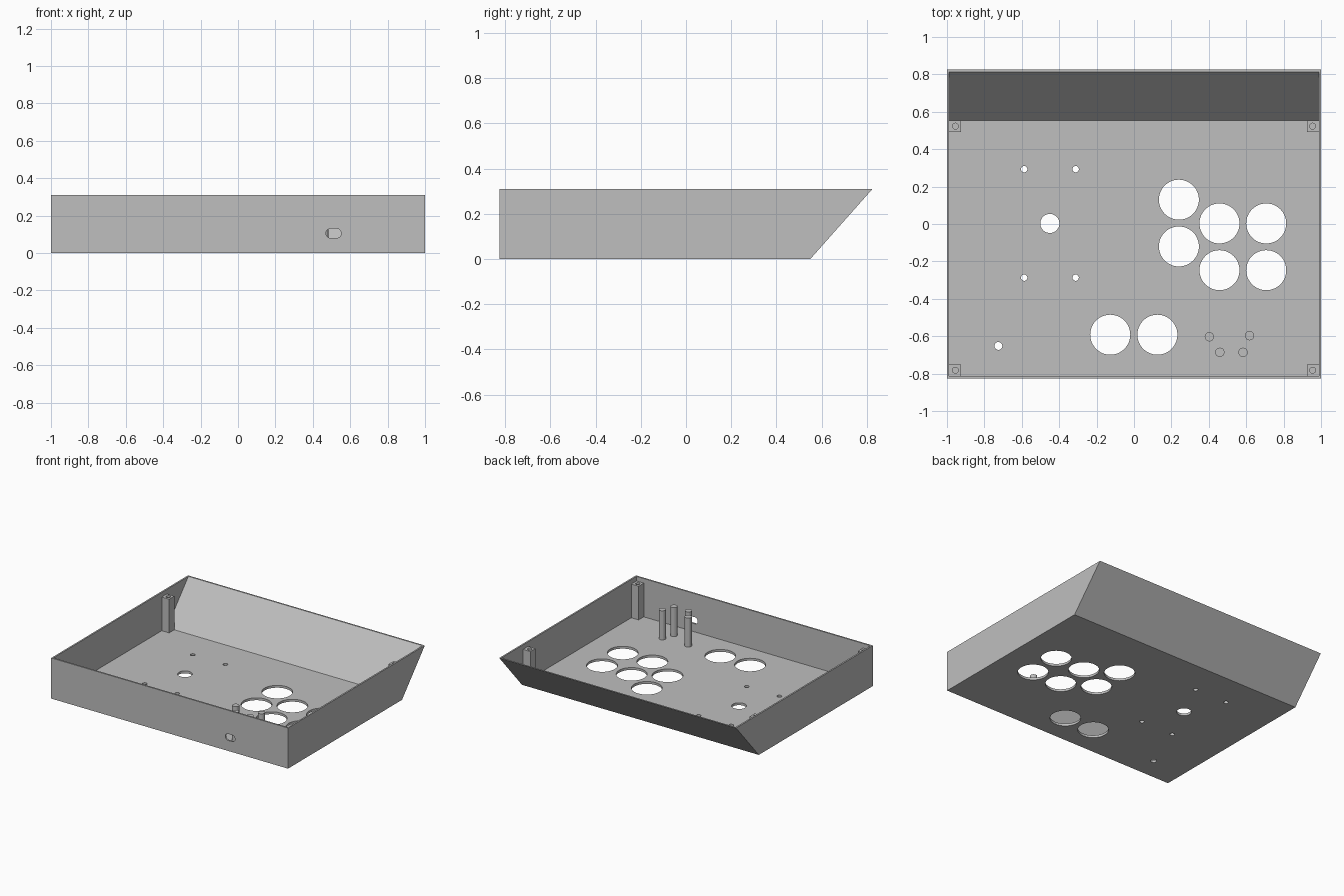
import bpy, bmesh, math
from mathutils import Vector

if "Cube" in bpy.data.objects:
    bpy.data.objects.remove(bpy.data.objects["Cube"], do_unlink=True)

grey = bpy.data.materials.new("plain grey")
grey.use_nodes = True
grey.diffuse_color = (0.52, 0.52, 0.52, 1)
grey.node_tree.nodes["Principled BSDF"].inputs["Base Color"].default_value = grey.diffuse_color

WALL, FLOOR, HEIGHT = 0.012, 0.018, 0.31
FRONT, BACK_LOW, BACK_HIGH = -0.825, 0.55, 0.825


def prisms(name, outlines, start, along):
    """One object holding each closed 3D outline, extruded along a vector."""
    bm = bmesh.new()
    for outline in outlines:
        verts = [bm.verts.new(Vector(p) + Vector(start)) for p in outline]
        face = bm.faces.new(verts)
        made = bmesh.ops.extrude_face_region(bm, geom=[face], use_keep_orig=True)["geom"]
        moved = [g for g in made if isinstance(g, bmesh.types.BMVert)]
        bmesh.ops.translate(bm, verts=moved, vec=along)
    bmesh.ops.recalc_face_normals(bm, faces=bm.faces)
    mesh = bpy.data.meshes.new(name)
    bm.to_mesh(mesh)
    bm.free()
    mesh.materials.append(grey)
    obj = bpy.data.objects.new(name, mesh)
    bpy.context.collection.objects.link(obj)
    return obj


def circle(x, y, r, n=48):
    return [(x + r * math.cos(math.tau * i / n), y + r * math.sin(math.tau * i / n), 0)
            for i in range(n)]


def cut(obj, cutter):
    cutter.hide_render = True
    mod = obj.modifiers.new("cut", 'BOOLEAN')
    mod.operation, mod.solver, mod.object = 'DIFFERENCE', 'EXACT', cutter
    bpy.context.view_layer.objects.active = obj
    bpy.ops.object.modifier_apply(modifier=mod.name)
    bpy.data.objects.remove(cutter, do_unlink=True)


# Open tray with a sloping back wall
slope = (BACK_HIGH - BACK_LOW) / HEIGHT
tray = prisms("tray", [[(0, FRONT, 0), (0, BACK_LOW, 0), (0, BACK_HIGH, HEIGHT),
                        (0, FRONT, HEIGHT)]], (-1, 0, 0), (2, 0, 0))


def inner_back(z):
    return BACK_LOW - WALL + slope * z


top = HEIGHT + 0.05
cut(tray, prisms("cavity", [[(0, FRONT + WALL, FLOOR), (0, inner_back(FLOOR), FLOOR),
                             (0, inner_back(top), top), (0, FRONT + WALL, top)]],
                 (-1 + WALL, 0, 0), (2 - 2 * WALL, 0, 0)))

# Button, stick and screw holes through the floor
buttons = [(0.24, 0.13), (0.24, -0.12), (-0.127, -0.592), (0.125, -0.592)]
buttons += [(x, y) for x in (0.457, 0.707) for y in (0.003, -0.247)]
holes = [circle(x, y, 0.107) for x, y in buttons]
holes += [circle(x, y, 0.017, 24) for x in (-0.587, -0.312) for y in (0.293, -0.287)]
holes += [circle(-0.45, 0.003, 0.051), circle(-0.725, -0.652, 0.021, 24)]
cut(tray, prisms("floor_holes", holes, (0, 0, -0.05), (0, 0, 0.1)))

# Rounded cable slot in the front wall
slot = []
for i in range(26):
    a = math.pi * (i if i < 13 else i - 1) / 12 - math.pi / 2
    shift = 0.016 if i < 13 else -0.016
    slot.append((0.511 + shift + 0.025 * math.cos(a), 0, 0.105 + 0.025 * math.sin(a)))
cut(tray, prisms("slot_cutter", [slot], (0, FRONT - 0.03, 0), (0, 0.08, 0)))

# Square corner posts with screw holes
for side, sx in (("left", 1), ("right", -1)):
    for end, y in (("front", -0.782), ("back", 0.523)):
        x, h = sx * 0.957, 0.031
        square = [(x - h, y - h, 0), (x + h, y - h, 0), (x + h, y + h, 0), (x - h, y + h, 0)]
        post = prisms(f"{end}_{side}_post", [square], (0, 0, 0.01), (0, 0, 0.265))
        cut(post, prisms("screw_hole", [circle(sx * 0.955, y, 0.016, 20)],
                         (0, 0, 0.13), (0, 0, 0.2)))

# Round standoffs for the circuit board
for i, (x, y) in enumerate([(0.403, -0.603), (0.459, -0.686), (0.583, -0.686), (0.618, -0.597)]):
    prisms(f"standoff_{i + 1}", [circle(x, y, 0.025, 16)], (0, 0, 0.01), (0, 0, 0.23))
